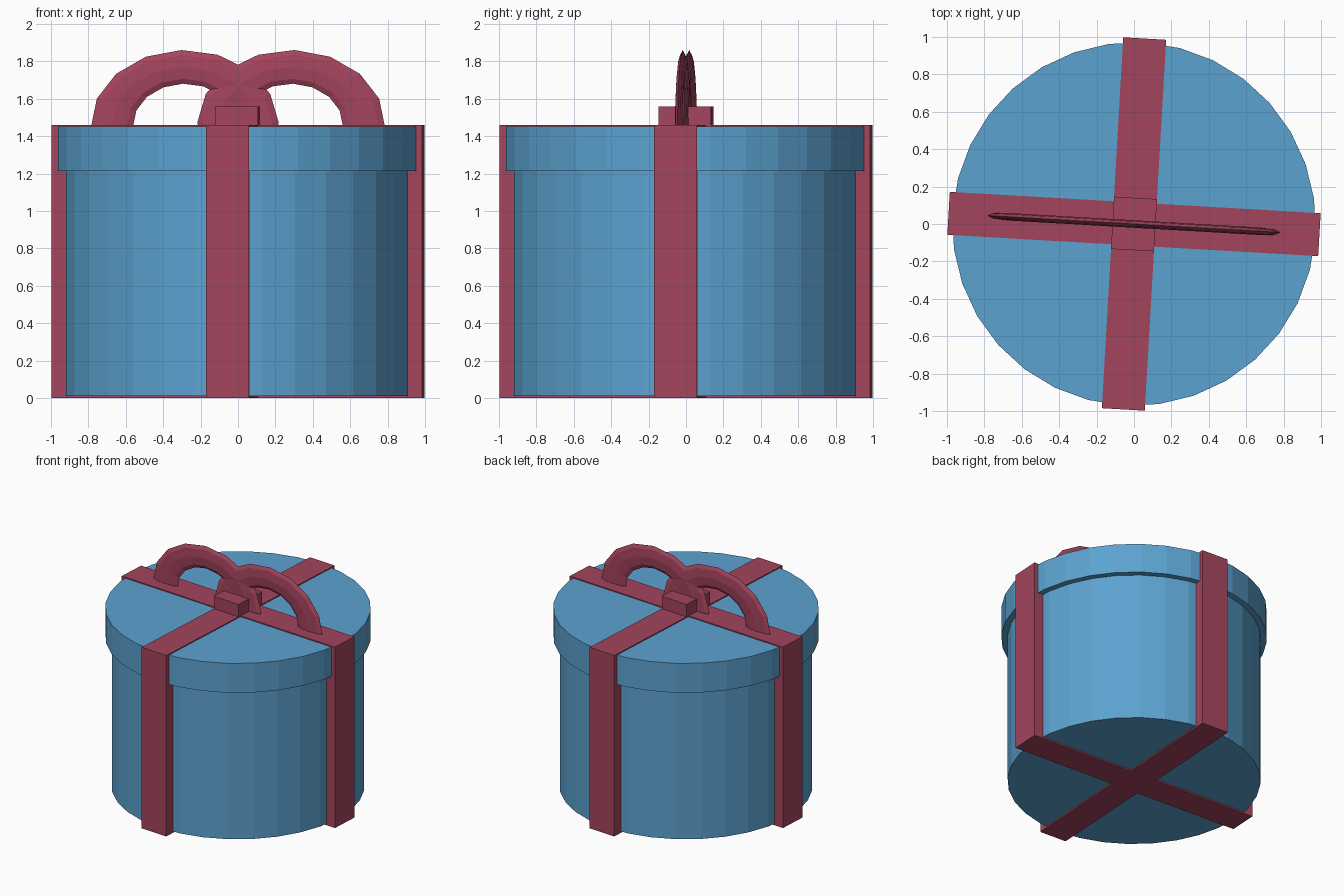
import bpy, bmesh, math
from mathutils import Matrix

if "Cube" in bpy.data.objects:
    bpy.data.objects.remove(bpy.data.objects["Cube"])

TURN = Matrix.Rotation(math.radians(-3.3), 4, 'Z')   # whole gift is turned slightly


def material(name, rgb):
    m = bpy.data.materials.new(name)
    m.diffuse_color = (*rgb, 1)
    m.use_nodes = True
    m.node_tree.nodes["Principled BSDF"].inputs["Base Color"].default_value = m.diffuse_color
    return m


BLUE = material("box_blue", (0.107, 0.362, 0.631))
RED = material("ribbon_red", (0.371, 0.058, 0.109))


def finish(name, bm, mat):
    bmesh.ops.recalc_face_normals(bm, faces=bm.faces)
    bm.transform(TURN)
    me = bpy.data.meshes.new(name)
    bm.to_mesh(me)
    bm.free()
    me.materials.append(mat)
    ob = bpy.data.objects.new(name, me)
    bpy.context.collection.objects.link(ob)
    return ob


def prism(name, outline, z0, z1, mat):
    bm = bmesh.new()
    base = bm.faces.new([bm.verts.new((x, y, z0)) for x, y in outline])
    top = bmesh.ops.extrude_face_region(bm, geom=[base], use_keep_orig=True)
    verts = [g for g in top["geom"] if isinstance(g, bmesh.types.BMVert)]
    bmesh.ops.translate(bm, verts=verts, vec=(0, 0, z1 - z0))
    return finish(name, bm, mat)


def circle(r, n=32):
    return [(r * math.cos(2 * math.pi * i / n), r * math.sin(2 * math.pi * i / n)) for i in range(n)]


# Round box and its wider lid
prism("box_body", circle(0.926), 0.012, 1.22, BLUE)
prism("box_lid", circle(0.972), 1.215, 1.452, BLUE)

# Crossed ribbon wrapping the box, as one cross-shaped block
w, l = 0.115, 0.993
arm = [(l, -w), (l, w), (w, w)]
cross = []
for px, py in ((1, 0), (0, 1), (-1, 0), (0, -1)):
    cross += [(px * x - py * y, py * x + px * y) for x, y in arm]
prism("ribbon_wrap", cross, 0.0, 1.46, RED)

# Knot block on top
prism("bow_knot", [(-w, -0.14), (w, -0.14), (w, 0.14), (-w, 0.14)], 1.45, 1.56, RED)


# Flattened bow loops rising out of the lid
def bow_loop(name, side):
    bm = bmesh.new()
    rings = []
    for i in range(-1, 10):
        a = math.radians(-2 + 22.5 * i)
        ring = []
        for j in range(8):
            t = 2 * math.pi * j / 8
            r = 0.39 + 0.113 * math.cos(t)
            ring.append(bm.verts.new((side * (0.285 + r * math.cos(a)),
                                      0.02 * math.sin(t),
                                      1.46 + 0.797 * r * math.sin(a))))
        rings.append(ring)
    for p, q in zip(rings, rings[1:]):
        for j in range(8):
            k = (j + 1) % 8
            bm.faces.new((p[j], p[k], q[k], q[j]))
    bm.faces.new(rings[0])
    bm.faces.new(rings[-1])
    return finish(name, bm, RED)


bow_loop("bow_loop_right", 1)
bow_loop("bow_loop_left", -1)
